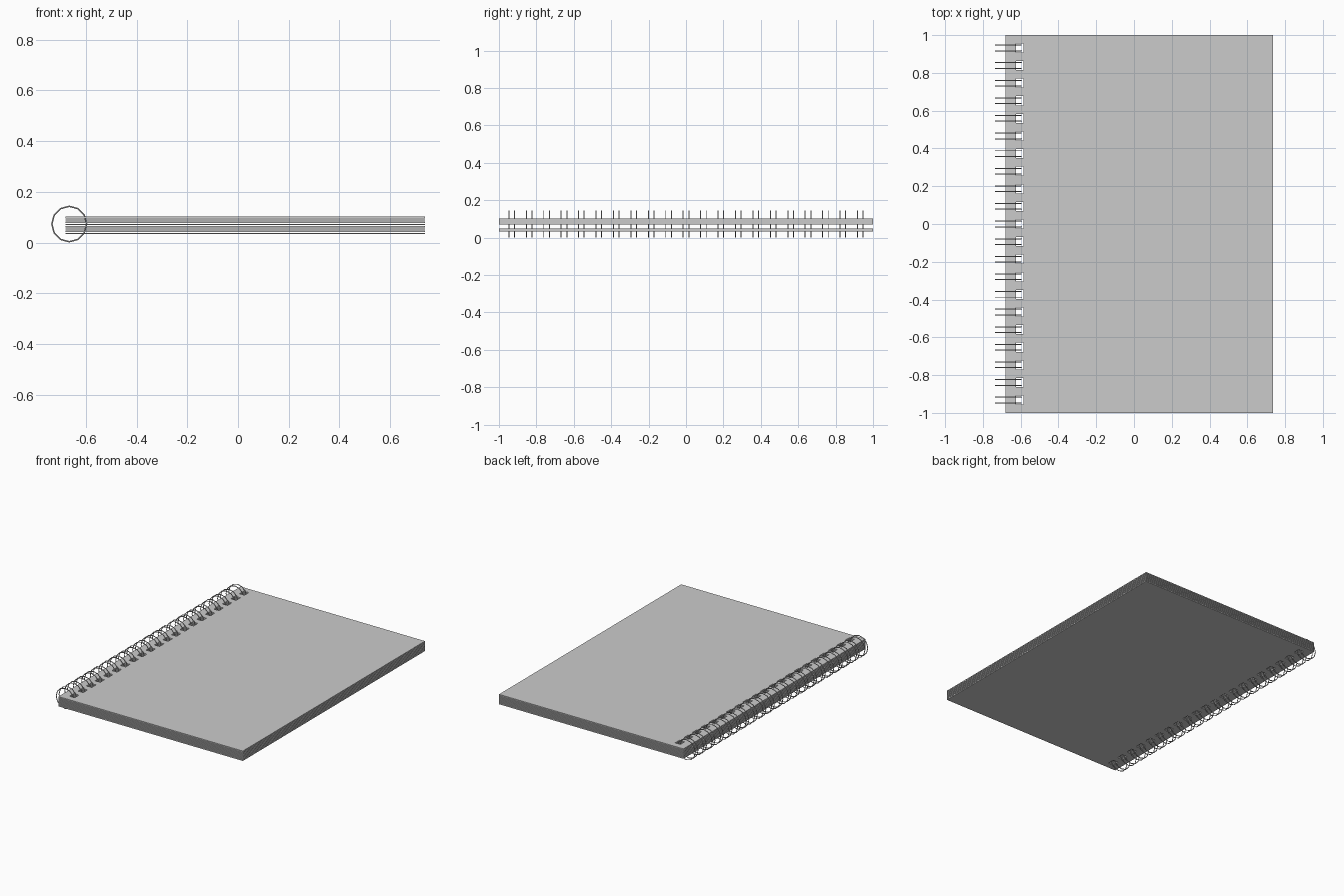
import bpy, bmesh, math

if "Cube" in bpy.data.objects:
    bpy.data.objects.remove(bpy.data.objects["Cube"])

RINGS, PITCH = 21, 0.0932
X0, X1 = -0.68, 0.737            # sheet spine edge and fore edge
HX0, HX1, HY = -0.626, -0.586, 0.024   # punched hole extents
Z0, Z1 = 0.034, 0.103            # stack bottom and top
centres = [(i - (RINGS - 1) / 2) * PITCH for i in range(RINGS)]


def finish(bm, name):
    bmesh.ops.recalc_face_normals(bm, faces=bm.faces[:])
    me = bpy.data.meshes.new(name)
    bm.to_mesh(me)
    bm.free()
    ob = bpy.data.objects.new(name, me)
    bpy.context.collection.objects.link(ob)
    return ob


def punched_sheet(name, z, thick):
    """Rectangular sheet with a row of square holes along the spine."""
    xs = [X0, HX0, HX1, X1]
    ys = [-1.0] + [c + s * HY for c in centres for s in (-1, 1)] + [1.0]
    bm = bmesh.new()
    grid = [[bm.verts.new((x, y, z)) for y in ys] for x in xs]
    for i in range(3):
        for j in range(len(ys) - 1):
            if i == 1 and j % 2 == 1:
                continue                      # punched hole
            bm.faces.new((grid[i][j], grid[i + 1][j],
                          grid[i + 1][j + 1], grid[i][j + 1]))
    ext = bmesh.ops.extrude_face_region(bm, geom=bm.faces[:])
    top = [v for v in ext["geom"] if isinstance(v, bmesh.types.BMVert)]
    bmesh.ops.translate(bm, verts=top, vec=(0, 0, thick))
    return finish(bm, name)


# Covers
COVER = 0.004
punched_sheet("back_cover", Z0, COVER)
punched_sheet("front_cover", Z1 - COVER, COVER)

# Pages, stacked with hairline gaps
PAGES = 24
step = (Z1 - Z0 - 2 * COVER) / PAGES
pages = punched_sheet("pages", Z0 + COVER + step * 0.2, step * 0.6)
stack = pages.modifiers.new("stack", 'ARRAY')
stack.count = PAGES
stack.use_relative_offset = False
stack.use_constant_offset = True
stack.constant_offset_displace = (0, 0, step)

# Binding: a pair of twelve-sided wire rings through every hole
WIRE, SIDES, SEG = 0.003, 6, 12
RX, RZ = 0.0685, 0.07
CX, CZ = -0.6655, RZ + WIRE
bm = bmesh.new()
for c in centres:
    for off in (-0.015, 0.015):
        loops = []
        for i in range(SEG):
            a = 2 * math.pi * i / SEG
            loop = []
            for k in range(SIDES):
                b = 2 * math.pi * k / SIDES
                d = WIRE * math.cos(b)
                loop.append(bm.verts.new((CX + (RX + d) * math.cos(a),
                                          c + off + WIRE * math.sin(b),
                                          CZ + (RZ + d) * math.sin(a))))
            loops.append(loop)
        for i in range(SEG):
            p, q = loops[i], loops[(i + 1) % SEG]
            for k in range(SIDES):
                m = (k + 1) % SIDES
                bm.faces.new((p[k], p[m], q[m], q[k]))
finish(bm, "binding_rings")
